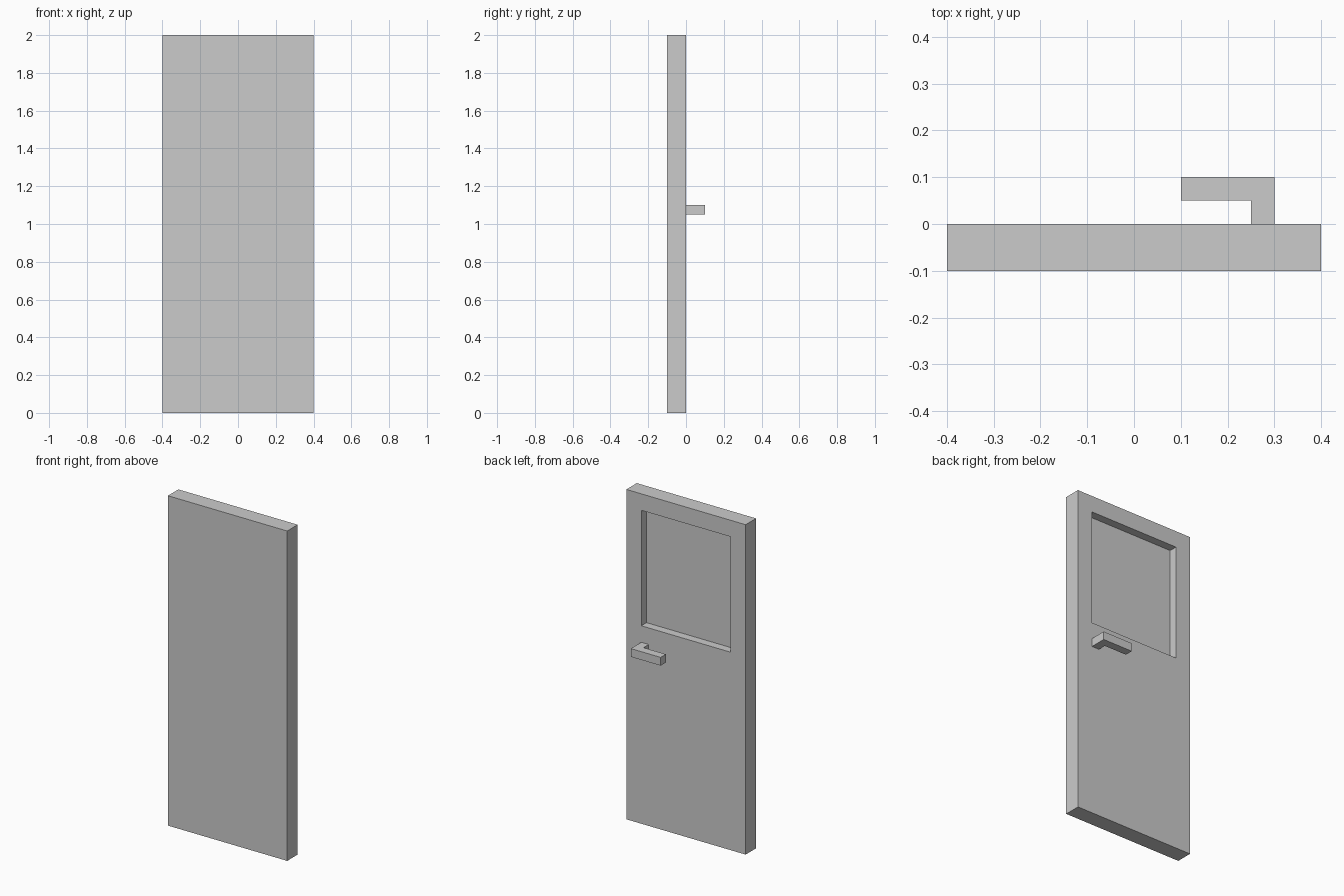
import bpy, bmesh
from mathutils import Vector

if "Cube" in bpy.data.objects:
    bpy.data.objects.remove(bpy.data.objects["Cube"])


def finish(name, bm):
    bmesh.ops.recalc_face_normals(bm, faces=bm.faces[:])
    mesh = bpy.data.meshes.new(name)
    bm.to_mesh(mesh)
    bm.free()
    obj = bpy.data.objects.new(name, mesh)
    bpy.context.collection.objects.link(obj)
    return obj


# Door slab: 0.8 wide, 0.1 thick, 2 high
bm = bmesh.new()
bmesh.ops.create_cube(bm, size=1)
bmesh.ops.scale(bm, vec=(0.8, 0.1, 2.0), verts=bm.verts[:])
bmesh.ops.translate(bm, vec=(0, -0.05, 1.0), verts=bm.verts[:])
bm.normal_update()

# Window recess: inset the back face, raise its sill, then push it inwards
back = max(bm.faces, key=lambda f: f.normal.y)
bmesh.ops.inset_region(bm, faces=[back], thickness=0.1, use_even_offset=True)
for v in back.verts:
    if v.co.z < 1.0:
        v.co.z = 1.2
pane = bmesh.ops.extrude_discrete_faces(bm, faces=[back])["faces"][0]
bmesh.ops.translate(bm, vec=(0, -0.05, 0), verts=pane.verts[:])
finish("door_panel", bm)

# Lever handle: L-shaped profile seen from above, extruded upwards
profile = [(0.25, 0), (0.3, 0), (0.3, 0.1), (0.1, 0.1), (0.1, 0.05), (0.25, 0.05)]
bm = bmesh.new()
base = bm.faces.new([bm.verts.new((x, y, 1.05)) for x, y in profile])
geom = bmesh.ops.extrude_face_region(bm, geom=[base])["geom"]
top = [g for g in geom if isinstance(g, bmesh.types.BMVert)]
bmesh.ops.translate(bm, vec=Vector((0, 0, 0.05)), verts=top)
if len(bm.faces) == 7:  # keep the underside closed
    bm.faces.new(bm.verts[:6])
finish("handle", bm)
